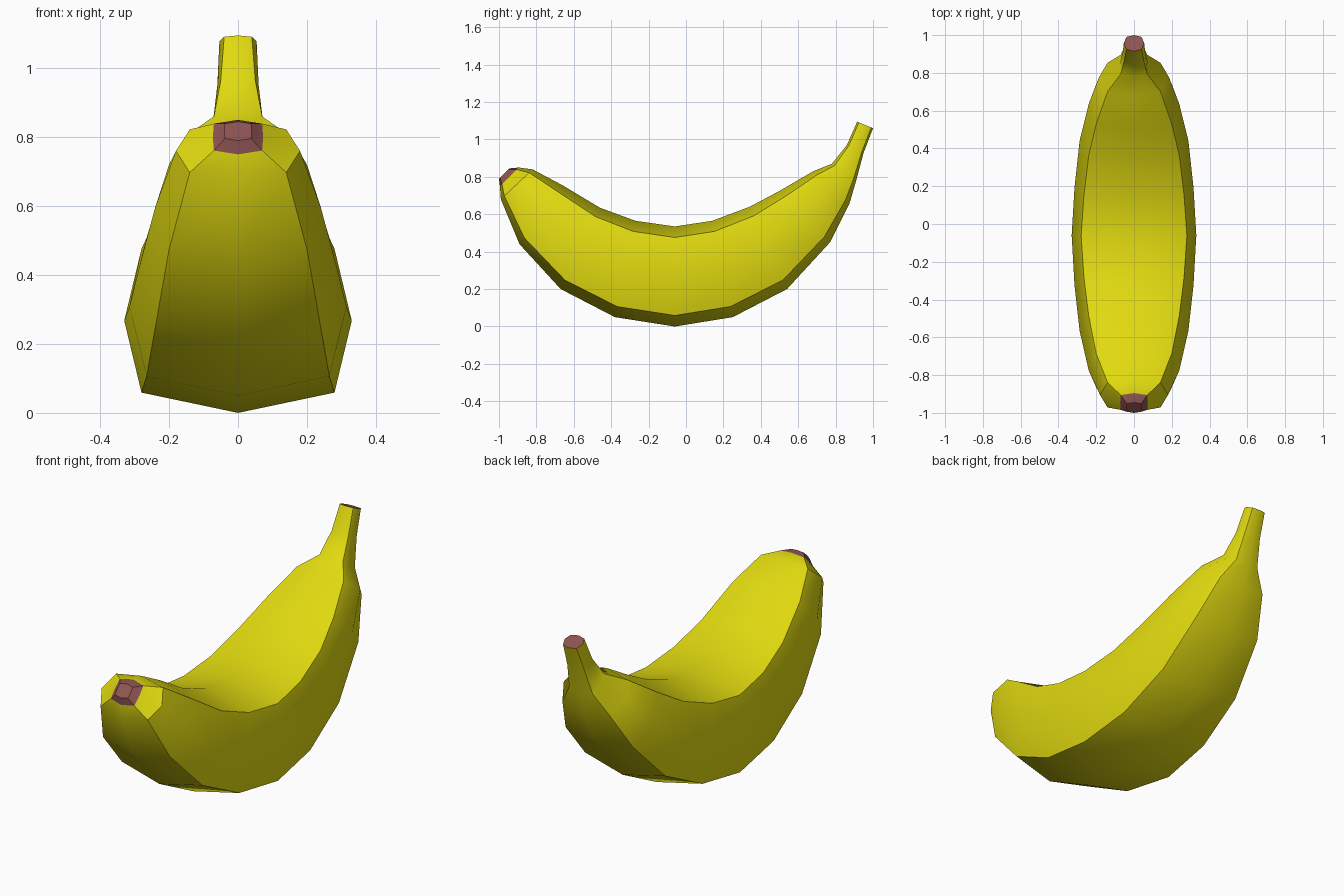
import bpy, bmesh, math

if "Cube" in bpy.data.objects:
    bpy.data.objects.remove(bpy.data.objects["Cube"])

def material(name, rgb):
    m = bpy.data.materials.new(name)
    m.diffuse_color = (*rgb, 1)
    m.use_nodes = True
    m.node_tree.nodes["Principled BSDF"].inputs["Base Color"].default_value = m.diffuse_color
    return m

yellow = material("banana yellow", (0.75, 0.70, 0.005))
brown = material("tip brown", (0.27, 0.09, 0.085))

# Sections: inner curve (y, z), outer curve (y, z), ridge half width, middle half width
sections = [
    (-0.945, 0.845, -1.00, 0.79, 0.038, 0.04),
    (-0.895, 0.85, -0.995, 0.75, 0.07, 0.073),
    (-0.82, 0.84, -0.99, 0.68, 0.14, 0.18),
    (-0.66, 0.755, -0.89, 0.44, 0.20, 0.24),
    (-0.46, 0.635, -0.67, 0.20, 0.24, 0.288),
    (-0.27, 0.565, -0.38, 0.05, 0.265, 0.315),
    (-0.06, 0.535, -0.06, 0.00, 0.28, 0.33),
    (0.14, 0.565, 0.25, 0.05, 0.265, 0.315),
    (0.34, 0.64, 0.54, 0.20, 0.24, 0.288),
    (0.50, 0.725, 0.77, 0.45, 0.20, 0.24),
    (0.68, 0.83, 0.875, 0.66, 0.14, 0.185),
    (0.78, 0.87, 0.91, 0.78, 0.07, 0.075),
    (0.86, 0.97, 0.95, 0.93, 0.05, 0.06),
    (0.915, 1.095, 1.00, 1.06, 0.04, 0.054),
]

# Eight-sided skin lofted through the sections
bm = bmesh.new()
rings = []
for yi, zi, yo, zo, c, w in sections:
    shape = [(0, 0), (c, .11), (w, .5), (c, .89), (0, 1), (-c, .89), (-w, .5), (-c, .11)]
    rings.append([bm.verts.new((x, yi + (yo - yi) * t, zi + (zo - zi) * t)) for x, t in shape])
for i, (a, b) in enumerate(zip(rings, rings[1:])):
    for k in range(8):
        n = (k + 1) % 8
        f = bm.faces.new((a[k], a[n], b[n], b[k]))
        f.material_index = 1 if i == 0 else 0

# Brown end caps
for ring in (rings[0], rings[-1]):
    bm.faces.new(ring).material_index = 1
bmesh.ops.recalc_face_normals(bm, faces=bm.faces)

mesh = bpy.data.meshes.new("banana")
bm.to_mesh(mesh)
bm.free()
mesh.materials.append(yellow)
mesh.materials.append(brown)
obj = bpy.data.objects.new("banana", mesh)
bpy.context.collection.objects.link(obj)
bpy.context.view_layer.objects.active = obj
obj.select_set(True)
bpy.ops.object.shade_smooth_by_angle(angle=math.radians(38))
